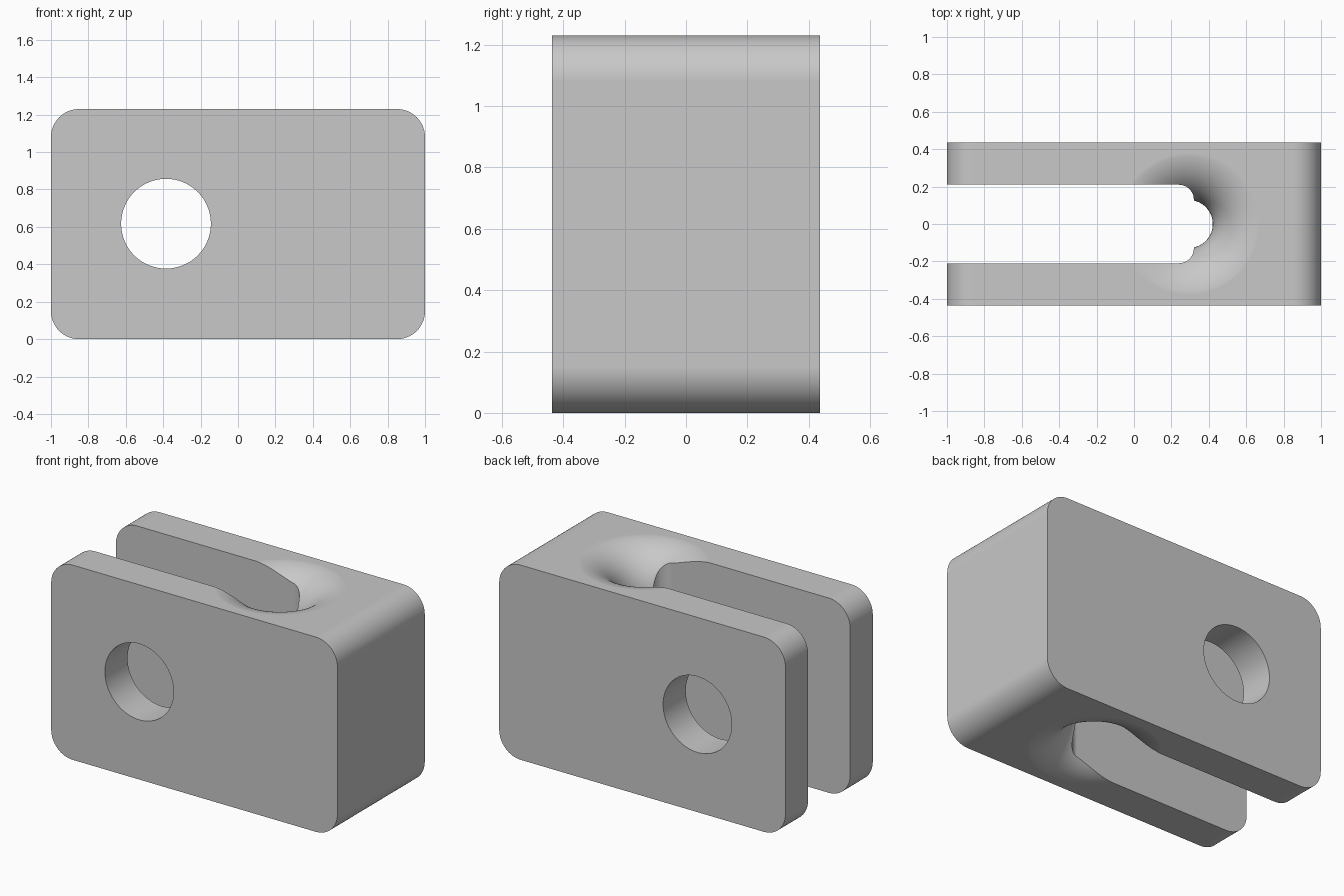
import bpy, bmesh
from math import sin, cos, pi

cube = bpy.data.objects.get("Cube")
if cube:
    bpy.data.objects.remove(cube, do_unlink=True)

HEIGHT, HALF_Y, MID = 1.23, 0.436, 0.615
THROAT_X, THROAT_R, FLARE_R = 0.293, 0.128, 0.27

grey = bpy.data.materials.new("plain_grey")
grey.use_nodes = True
grey.diffuse_color = (0.58, 0.58, 0.58, 1)
grey.node_tree.nodes["Principled BSDF"].inputs["Base Color"].default_value = (0.58, 0.58, 0.58, 1)


def arc(cx, cy, r, start, end, n):
    angles = [start + (end - start) * i / n for i in range(n + 1)]
    return [(cx + r * cos(a), cy + r * sin(a)) for a in angles]


def add_object(name, bm):
    bmesh.ops.recalc_face_normals(bm, faces=bm.faces)
    mesh = bpy.data.meshes.new(name)
    bm.to_mesh(mesh)
    bm.free()
    mesh.materials.append(grey)
    ob = bpy.data.objects.new(name, mesh)
    bpy.context.collection.objects.link(ob)
    return ob


def prism(name, outline, place, offset):
    """Extrude a closed 2D outline along one axis."""
    bm = bmesh.new()
    face = bm.faces.new([bm.verts.new(place(u, v)) for u, v in outline])
    new = bmesh.ops.extrude_face_region(bm, geom=[face])["geom"]
    bmesh.ops.translate(bm, vec=offset, verts=[g for g in new if isinstance(g, bmesh.types.BMVert)])
    return add_object(name, bm)


def lathe(name, profile, cx, steps):
    """Closed solid of revolution about a vertical axis."""
    bm = bmesh.new()
    rings = [[bm.verts.new((cx + r * cos(2 * pi * i / steps), r * sin(2 * pi * i / steps), z))
              for i in range(steps)] for r, z in profile]
    for a, b in zip(rings, rings[1:]):
        for i in range(steps):
            j = (i + 1) % steps
            bm.faces.new((a[i], a[j], b[j], b[i]))
    bm.faces.new(rings[0])
    bm.faces.new(rings[-1])
    return add_object(name, bm)


# Block with four rounded edges
r = 0.15
outline = []
for k, (sx, z) in enumerate([(1, HEIGHT - r), (-1, HEIGHT - r), (-1, r), (1, r)]):
    outline += arc(sx * (1 - r), z, r, k * pi / 2, (k + 1) * pi / 2, 16)
block = prism("clevis_block", outline, lambda x, z: (x, -HALF_Y, z), (0, 2 * HALF_Y, 0))

# Cross pin hole
pin = prism("pin_hole_cutter", arc(-0.385, 0.617, 0.24, 0, 2 * pi, 64)[:-1],
            lambda x, z: (x, -1, z), (0, 2, 0))

# Slot with rounded inner corners
end, half, c = 0.32, 0.21, 0.08
slot_outline = [(-1.2, half), (-1.2, -half)]
slot_outline += arc(end - c, -half + c, c, -pi / 2, 0, 10)
slot_outline += arc(end - c, half - c, c, 0, pi / 2, 10)
slot = prism("slot_cutter", slot_outline, lambda x, y: (x, y, -0.2), (0, 0, HEIGHT + 0.4))

# Vertical bore flaring out at both ends
rim = THROAT_R + FLARE_R
lift = 0.0008
upper = arc(rim, HEIGHT - FLARE_R + lift, FLARE_R, pi, pi / 2, 24) + [(rim, HEIGHT + 0.1)]
lower = [(x, HEIGHT - z) for x, z in reversed(upper)]
bore = lathe("flared_bore_cutter", lower + upper, THROAT_X, 96)

# Cut the block
bpy.context.view_layer.objects.active = block
block.select_set(True)
for cutter in (pin, slot, bore):
    cutter.hide_render = True
    mod = block.modifiers.new("cut", "BOOLEAN")
    mod.operation = "DIFFERENCE"
    mod.solver = "EXACT"
    mod.object = cutter
    bpy.ops.object.modifier_apply(modifier=mod.name)
    bpy.data.objects.remove(cutter, do_unlink=True)

bpy.ops.object.shade_smooth_by_angle(angle=0.5)
weighted = block.modifiers.new("even_shading", "WEIGHTED_NORMAL")
weighted.keep_sharp = True
